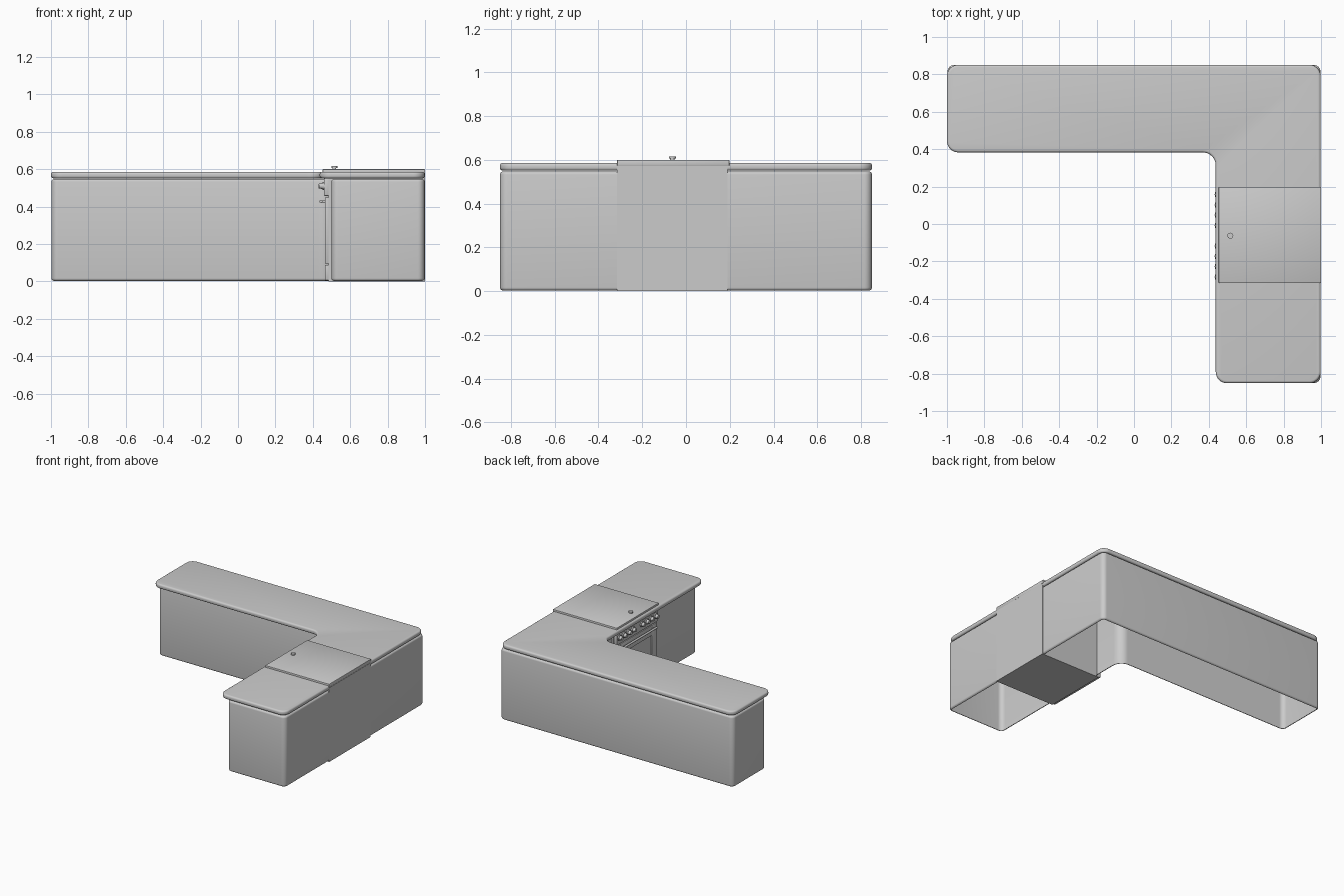
import bpy, bmesh, math
from mathutils import Vector

if "Cube" in bpy.data.objects:
    bpy.data.objects.remove(bpy.data.objects["Cube"])


def finish(name, bm, smooth=True):
    bmesh.ops.recalc_face_normals(bm, faces=bm.faces)
    me = bpy.data.meshes.new(name)
    bm.to_mesh(me)
    bm.free()
    ob = bpy.data.objects.new(name, me)
    bpy.context.collection.objects.link(ob)
    bpy.ops.object.select_all(action='DESELECT')
    ob.select_set(True)
    bpy.context.view_layer.objects.active = ob
    if smooth:
        bpy.ops.object.shade_smooth_by_angle(angle=math.radians(35))
    return ob


def l_outline(x0, x1, y0, y1, xi, yi, r_out, r_in, d, n=8):
    """L-shaped outline with filleted corners, inset by d."""
    x0, x1, y0, y1, xi, yi = x0 + d, x1 - d, y0 + d, y1 - d, xi + d, yi + d
    corners = [(xi, y0), (x1, y0), (x1, y1), (x0, y1), (x0, yi), (xi, yi)]
    pts = []
    for i, c in enumerate(corners):
        c = Vector(c)
        a = (Vector(corners[i - 1]) - c).normalized()
        b = (Vector(corners[(i + 1) % 6]) - c).normalized()
        r = r_in + d if i == 5 else r_out - d
        centre = c + (a + b) * r
        for k in range(n + 1):
            t = math.pi / 2 * k / n
            pts.append(centre - b * r * math.cos(t) - a * r * math.sin(t))
    return pts


def l_solid(name, dims, rings, cap_bottom):
    """Loft L outlines through (inset, z) rings."""
    bm = bmesh.new()
    loops = [[bm.verts.new((p.x, p.y, z)) for p in l_outline(*dims, d)] for d, z in rings]
    for lo, hi in zip(loops, loops[1:]):
        m = len(lo)
        for i in range(m):
            j = (i + 1) % m
            bm.faces.new((lo[i], lo[j], hi[j], hi[i]))
    bm.faces.new(loops[-1])
    if cap_bottom:
        bm.faces.new(loops[0][::-1])
    return finish(name, bm)


def rounded(z0, z1, r, n=4):
    """(inset, z) profile with rounded lower and upper edges."""
    q = [math.pi / 2 * k / n for k in range(n + 1)]
    low = [(r - r * math.sin(t), z0 + r - r * math.cos(t)) for t in q]
    high = [(r - r * math.cos(t), z1 - r + r * math.sin(t)) for t in q]
    return low + high


def box(name, x, y, z, bevel=0.0):
    bm = bmesh.new()
    bmesh.ops.create_cube(bm, size=1)
    for v in bm.verts:
        v.co = [(s[0] + s[1]) / 2 + c * (s[1] - s[0]) for c, s in zip(v.co, (x, y, z))]
    if bevel:
        bmesh.ops.bevel(bm, geom=bm.edges[:], offset=bevel, segments=2, affect='EDGES', profile=0.5)
    return finish(name, bm, bevel > 0)


def cylinder(name, centre, r, depth, axis='Z', r2=None):
    bm = bmesh.new()
    bmesh.ops.create_cone(bm, cap_ends=True, segments=20, radius1=r,
                          radius2=r if r2 is None else r2, depth=depth)
    ob = finish(name, bm)
    ob.location = centre
    ob.rotation_euler = {'Z': (0, 0, 0), 'X': (0, -math.pi / 2, 0), 'Y': (math.pi / 2, 0, 0)}[axis]
    return ob


# Cabinet shell (open underneath) and overhanging worktop
l_solid("cabinet_body", (-0.997, 0.997, -0.85, 0.85, 0.5, 0.445, 0.035, 0.07),
        rounded(0.003, 0.547, 0.014), False)
l_solid("worktop", (-1, 0.998, -0.851, 0.851, 0.437, 0.383, 0.06, 0.07),
        rounded(0.551, 0.586, 0.013), True)

# Cooker carcass and its lid
Y0, Y1 = -0.315, 0.19
YM = (Y0 + Y1) / 2
box("cooker_body", (0.485, 1.0), (Y0, Y1), (0, 0.572))
box("cooker_lid", (0.453, 1.0), (Y0, Y1 + 0.008), (0.572, 0.6), 0.003)
cylinder("lid_knob_stem", (0.515, YM, 0.603), 0.010, 0.012)
cylinder("lid_knob", (0.515, YM, 0.611), 0.016, 0.010)

# Cooker front: drawer, door frame with window, control panel
ya, yb = Y0 + 0.004, Y1 - 0.004
box("warming_drawer", (0.464, 0.486), (ya, yb), (0.006, 0.088), 0.003)
box("door_left_stile", (0.464, 0.486), (ya, ya + 0.06), (0.096, 0.45), 0.003)
box("door_right_stile", (0.464, 0.486), (yb - 0.06, yb), (0.096, 0.45), 0.003)
box("door_bottom_rail", (0.464, 0.486), (ya + 0.056, yb - 0.056), (0.096, 0.15), 0.003)
box("door_top_rail", (0.464, 0.486), (ya + 0.056, yb - 0.056), (0.37, 0.45), 0.003)
box("door_window", (0.474, 0.486), (ya + 0.05, yb - 0.05), (0.14, 0.38))
box("control_panel", (0.460, 0.486), (ya, yb), (0.458, 0.55), 0.003)

# Door handle on two posts
cylinder("door_handle", (0.443, YM, 0.427), 0.008, 0.43, 'Y')
for s in (-1, 1):
    cylinder("handle_post", (0.454, YM + s * 0.19, 0.427), 0.006, 0.024, 'X')

# Two groups of four control knobs
for side in (-1, 1):
    for k in range(4):
        y = YM + side * (0.055 + 0.055 * k)
        cylinder("control_knob_base", (0.456, y, 0.51), 0.021, 0.01, 'X')
        cylinder("control_knob", (0.443, y, 0.51), 0.016, 0.022, 'X', 0.013)
        box("control_knob_grip", (0.431, 0.436), (y - 0.003, y + 0.003), (0.498, 0.522))
